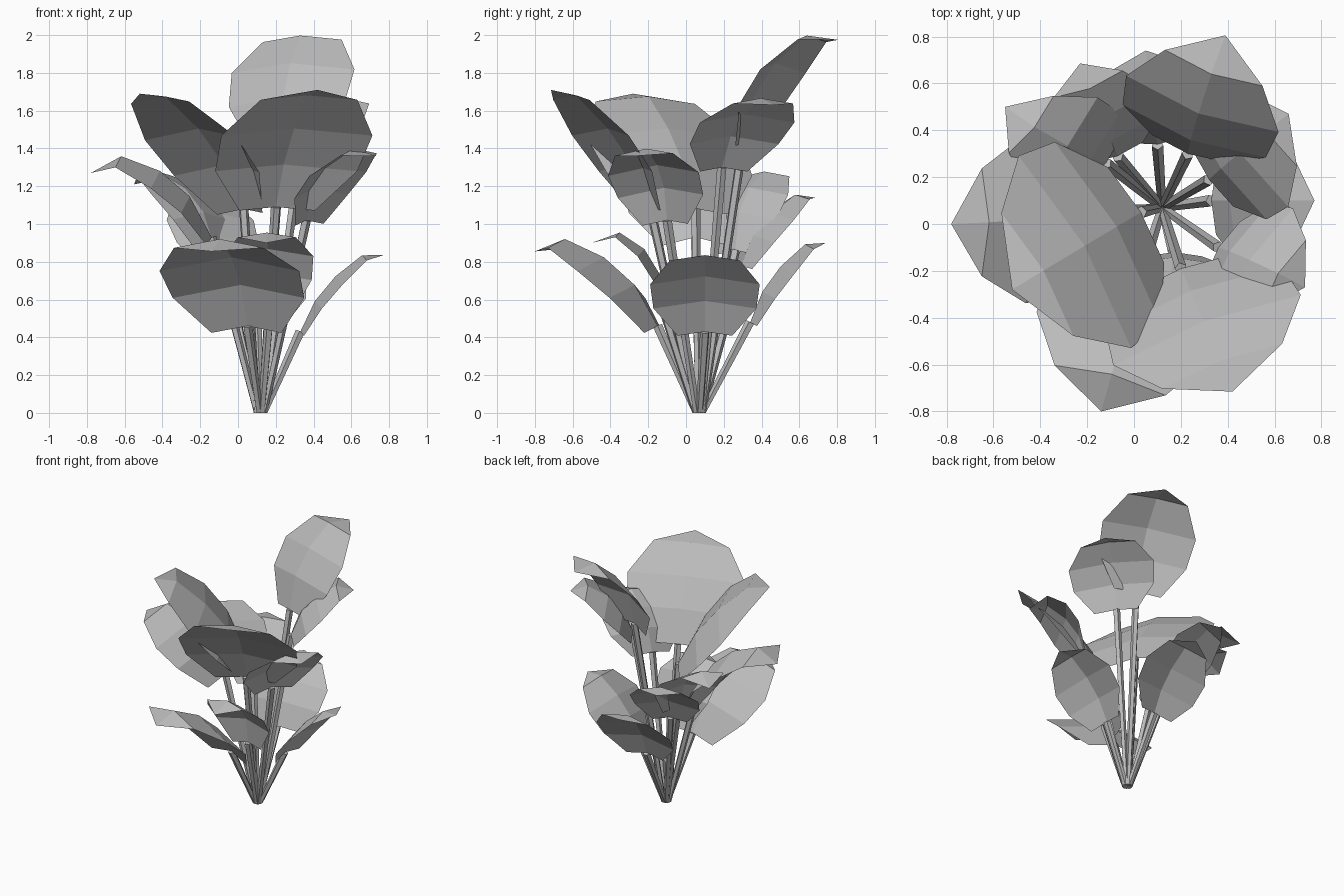
import bpy
import bmesh
from mathutils import Vector

if "Cube" in bpy.data.objects:
    bpy.data.objects.remove(bpy.data.objects["Cube"])

grey = bpy.data.materials.new("leaf grey")
grey.diffuse_color = (0.5, 0.5, 0.5, 1)
grey.use_nodes = True
grey.node_tree.nodes["Principled BSDF"].inputs["Base Color"].default_value = grey.diffuse_color
ROOT = Vector((0.12, 0.07, 0))

# along the chord, share of the bulge, share of the half width
ROWS = [(0, 0, 0.5), (0.28, 0.75, 0.94), (0.56, 1.0, 1.0), (0.86, 0.85, 0.64)]


def finish(name, bm):
    me = bpy.data.meshes.new(name)
    bm.to_mesh(me)
    bm.free()
    me.materials.append(grey)
    ob = bpy.data.objects.new(name, me)
    bpy.context.collection.objects.link(ob)


def leaf(name, base, tip, side, bulge, sag):
    """Arched blade: three points per row, a raised midrib and a pointed tip."""
    base, tip, side = Vector(base), Vector(tip), Vector(side)
    chord = tip - base
    up = side.cross(chord).normalized()
    if up.z < 0:
        up.negate()
    drop = up * side.length * sag
    bm = bmesh.new()
    rows = []
    for along, lift, width in ROWS:
        mid = base + chord * along + up * chord.length * bulge * lift
        rows.append([bm.verts.new(mid + side * width * k - drop * abs(k) * width)
                     for k in (-1, 0, 1)])
    for a, b in zip(rows, rows[1:]):
        for i in (0, 1):
            bm.faces.new((a[i], a[i + 1], b[i + 1], b[i]))
    end = bm.verts.new(tip)
    for i in (0, 1):
        bm.faces.new((rows[-1][i], rows[-1][i + 1], end))
    bmesh.ops.recalc_face_normals(bm, faces=bm.faces)
    if sum(f.normal.dot(up) for f in bm.faces) < 0:
        bmesh.ops.reverse_faces(bm, faces=bm.faces)
    finish(name, bm)


def stem(name, top):
    """Five-sided stalk that widens slightly towards the leaf."""
    top = Vector(top)
    out = Vector((top.x - ROOT.x, top.y - ROOT.y, 0)).normalized()
    start = ROOT + out * 0.02
    axis = top - start
    bm = bmesh.new()
    bmesh.ops.create_cone(bm, cap_ends=True, segments=5, radius1=0.019,
                          radius2=0.026, depth=axis.length)
    turn = axis.to_track_quat('Z', 'Y')
    for v in bm.verts:
        v.co = turn @ v.co + (start + top) / 2
        v.co.z = max(v.co.z, 0)
    finish(name, bm)


# name, leaf base, leaf tip, half width vector, arch height, edge sag
LEAVES = [
    ("top_back", (.23, .30, 1.43), (.39, .805, 1.975), (.325, -.12, .01), .22, .18),
    ("top_right", (.32, .19, 1.30), (.66, .47, 1.63), (-.18, .25, 0), .22, .18),
    ("large_left", (.03, .05, 1.08), (-.52, -.28, 1.69), (.24, -.41, .01), .13, .15),
    ("large_front", (.20, -.19, 1.09), (.42, -.715, 1.71), (.40, .15, 0), .12, .13),
    ("middle_right", (.36, -.10, 1.02), (.73, -.27, 1.36), (.15, .24, .01), .25, .22),
    ("middle_left", (-.14, .05, .93), (-.78, 0, 1.27), (0, .36, 0), .25, .29),
    ("middle_back_left", (-.12, .26, .86), (-.55, .50, 1.21), (.15, .19, 0), .28, .2),
    ("middle_back", (-.07, .29, .78), (-.23, .685, 1.14), (.23, .09, 0), .18, .2),
    ("low_right", (.33, .10, .43), (.77, .10, .835), (0, .29, 0), .15, .2),
    ("low_front", (.05, -.15, .46), (-.14, -.80, .855), (.37, -.10, 0), .21, .22),
    ("low_front_right", (.17, -.12, .55), (.15, -.50, .90), (.24, 0, 0), .32, .22),
    ("low_back", (.10, .34, .48), (.05, .74, .90), (.29, .03, 0), .15, .2),
]
for name, base, tip, side, bulge, sag in LEAVES:
    leaf(name + "_leaf", base, tip, side, bulge, sag)
    stem(name + "_stem", base)
